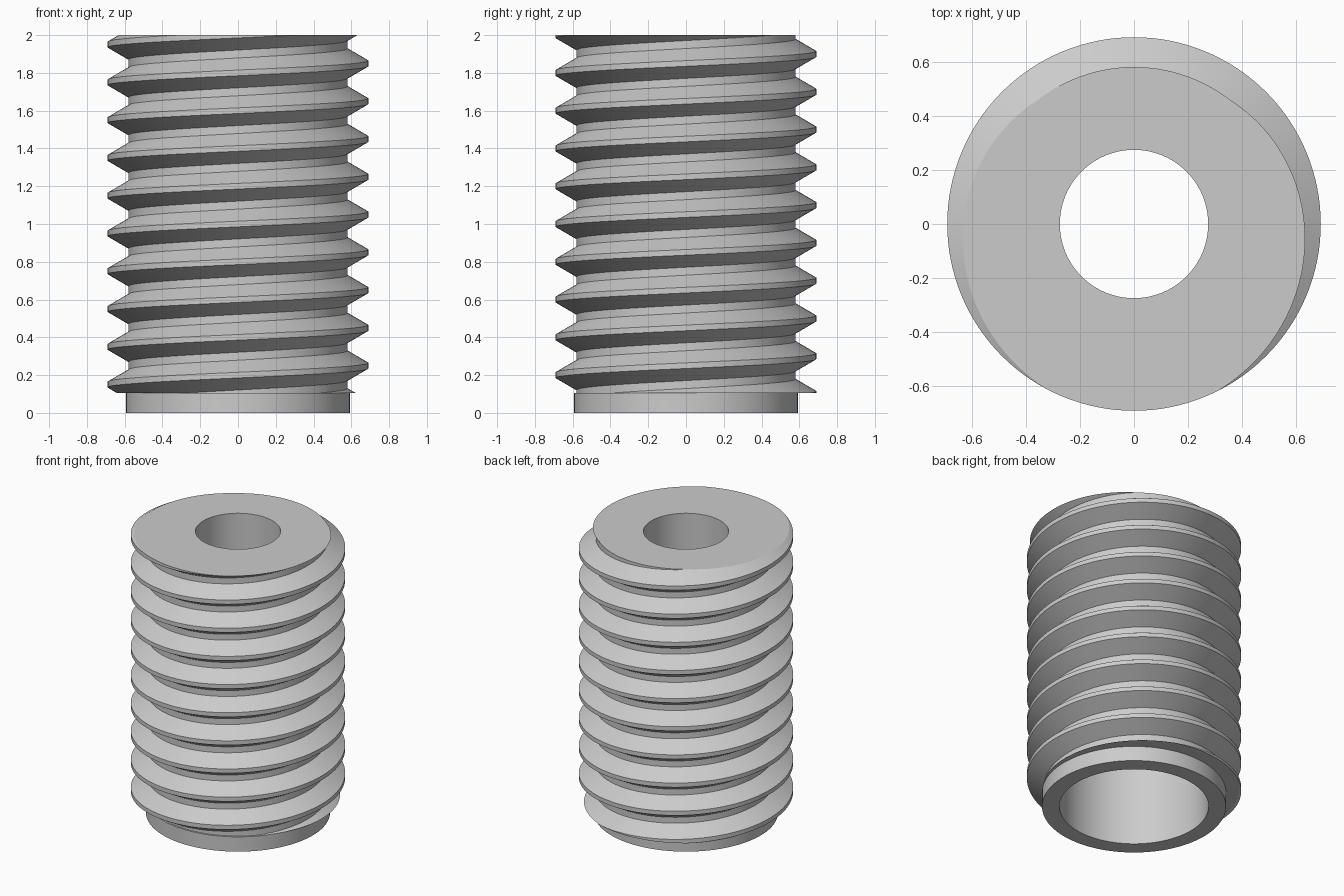
import bpy, bmesh, math
from mathutils import Vector

if "Cube" in bpy.data.objects:
    bpy.data.objects.remove(bpy.data.objects["Cube"], do_unlink=True)

SEG = 128
PITCH = 0.2
CREST_R, ROOT_R = 0.69, 0.58
NECK_R, NECK_Z, TOP_Z = 0.592, 0.105, 2.0
BORE_R, HOLE_R, SHOULDER_Z = 0.48, 0.274, 1.5

steel = bpy.data.materials.new("grey steel")
steel.use_nodes = True
steel.diffuse_color = (0.6, 0.6, 0.6, 1)
steel.node_tree.nodes["Principled BSDF"].inputs["Base Color"].default_value = (0.6, 0.6, 0.6, 1)


def polar(r, i, z):
    a = 2 * math.pi * i / SEG
    return Vector((r * math.cos(a), r * math.sin(a), z))


def revolve(bm, profile):
    """Skin an open (radius, height) profile around the z axis."""
    rings = [[bm.verts.new(polar(r, i, z)) for i in range(SEG)] for r, z in profile]
    for a, b in zip(rings, rings[1:]):
        for i in range(SEG):
            j = (i + 1) % SEG
            bm.faces.new((a[i], a[j], b[j], b[i]))


def finish(bm, name):
    bmesh.ops.recalc_face_normals(bm, faces=bm.faces)
    mesh = bpy.data.meshes.new(name)
    bm.to_mesh(mesh)
    bm.free()
    mesh.materials.append(steel)
    obj = bpy.data.objects.new(name, mesh)
    bpy.context.collection.objects.link(obj)
    bpy.ops.object.select_all(action="DESELECT")
    obj.select_set(True)
    bpy.context.view_layer.objects.active = obj
    bpy.ops.object.shade_smooth_by_angle(angle=math.radians(29))


# Threaded body: one tooth profile repeated along each column, rising one pitch per turn
bm = bmesh.new()
tooth = [(ROOT_R, -0.079), (CREST_R, -0.015), (CREST_R, 0.015), (ROOT_R, 0.079)]
column = [(r, 0.25 + PITCH * k + z) for k in range(-3, 11) for r, z in tooth]
cols = [[bm.verts.new(polar(r, i, z + PITCH * i / SEG)) for r, z in column]
        for i in range(SEG)]
for i in range(SEG):
    a, b = cols[i], cols[(i + 1) % SEG]
    shift = len(tooth) if i == SEG - 1 else 0
    for k in range(len(column) - 1 - shift):
        bm.faces.new((a[k], b[k + shift], b[k + 1 + shift], a[k + 1]))

# Cut the thread flat at both ends
for z, up in ((NECK_Z, -1), (TOP_Z, 1)):
    geom = bm.verts[:] + bm.edges[:] + bm.faces[:]
    bmesh.ops.bisect_plane(bm, geom=geom, dist=1e-5, plane_co=(0, 0, z),
                           plane_no=(0, 0, up), clear_outer=True)
bmesh.ops.remove_doubles(bm, verts=bm.verts, dist=1e-5)

# Stepped bore, then flat end faces between the thread outline and the bore
revolve(bm, [(BORE_R, NECK_Z), (BORE_R, SHOULDER_Z), (HOLE_R, SHOULDER_Z), (HOLE_R, TOP_Z)])
for z, up in ((NECK_Z, -1), (TOP_Z, 1)):
    rim = [e for e in bm.edges if e.is_boundary
           and all(abs(v.co.z - z) < 1e-4 for v in e.verts)]
    bmesh.ops.triangle_fill(bm, use_beauty=True, edges=rim, normal=(0, 0, up))
finish(bm, "threaded_body")

# Plain neck ring below the thread
bm = bmesh.new()
revolve(bm, [(BORE_R, NECK_Z), (BORE_R, 0), (NECK_R, 0), (NECK_R, NECK_Z), (BORE_R, NECK_Z)])
bmesh.ops.remove_doubles(bm, verts=bm.verts, dist=1e-5)
finish(bm, "neck_ring")
